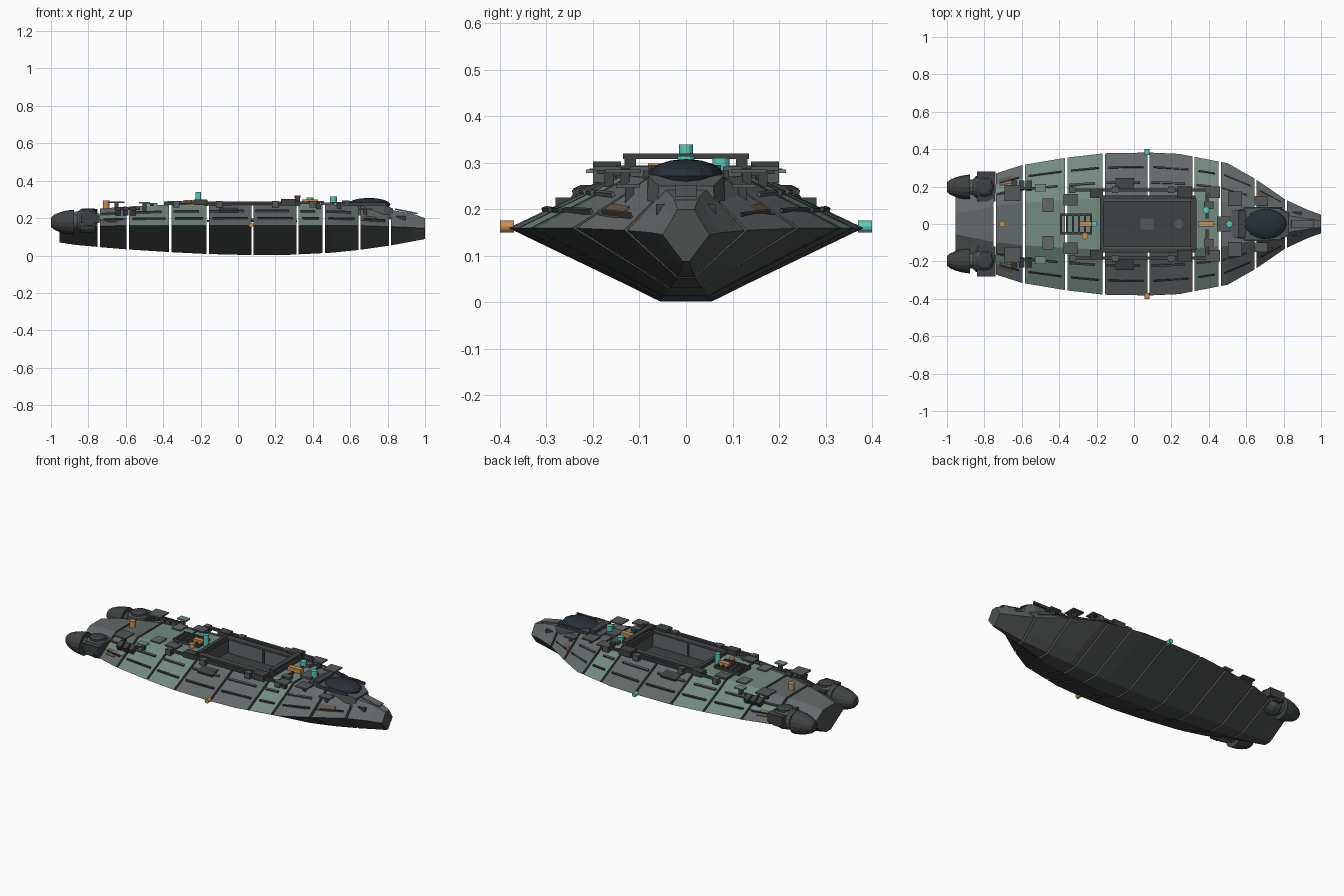
import bpy, bmesh, math
from mathutils import Vector, Matrix

if "Cube" in bpy.data.objects:
    bpy.data.objects.remove(bpy.data.objects["Cube"])


def mat(name, r, g, b):
    m = bpy.data.materials.new(name)
    m.diffuse_color = (r, g, b, 1)
    m.use_nodes = True
    m.node_tree.nodes["Principled BSDF"].inputs["Base Color"].default_value = m.diffuse_color
    return m


GREY = mat("hull_grey", .125, .14, .145)
GREEN = mat("hull_green", .17, .26, .22)
BELLY = mat("belly_dark", .075, .08, .08)
DARK = mat("dark_metal", .05, .053, .055)
MID = mat("mid_metal", .09, .1, .1)
GLASS = mat("glass", .02, .028, .04)
TEAL = mat("teal", .1, .6, .5)
ORANGE = mat("orange", .6, .28, .08)
RUST = mat("rust", .13, .085, .06)


def finish(name, bm, *mats):
    bmesh.ops.recalc_face_normals(bm, faces=bm.faces)
    me = bpy.data.meshes.new(name)
    bm.to_mesh(me)
    bm.free()
    for m in mats:
        me.materials.append(m)
    ob = bpy.data.objects.new(name, me)
    bpy.context.collection.objects.link(ob)
    return ob


def box(name, c, s, m, rx=0, ry=0):
    bm = bmesh.new()
    rot = Matrix.Rotation(rx, 4, 'X') @ Matrix.Rotation(ry, 4, 'Y')
    bmesh.ops.create_cube(bm, size=1, matrix=Matrix.Translation(c) @ rot @ Matrix.Diagonal((*s, 1)))
    return finish(name, bm, m)


def pair(name, c, s, m, rx=0, ry=0):
    for k in (1, -1):
        box(name, (c[0], c[1] * k, c[2]), s, m, rx * k, ry)


def lathe(name, c, prof, m, axis='Z', n=12):
    # prof: (position along axis, radius)
    bm = bmesh.new()
    rot = {'Z': Matrix(), 'X': Matrix.Rotation(math.pi / 2, 4, 'Y'), 'Y': Matrix.Rotation(-math.pi / 2, 4, 'X')}[axis]
    rings = [[bm.verts.new(Vector(c) + rot @ Vector((r * math.cos(2 * math.pi * i / n), r * math.sin(2 * math.pi * i / n), h)))
              for i in range(n)] for h, r in prof]
    for a, b in zip(rings, rings[1:]):
        for i in range(n):
            bm.faces.new((a[i], a[(i + 1) % n], b[(i + 1) % n], b[i]))
    bm.faces.new(rings[0])
    bm.faces.new(rings[-1])
    return finish(name, bm, m)


# Hull stations: x, half width, keel z, chine z, deck z
ST = [(-.955, .15, .07, .15, .215), (-.87, .2, .057, .155, .235), (-.74, .27, .045, .158, .25),
      (-.6, .315, .033, .16, .262), (-.36, .355, .018, .16, .272), (-.16, .378, .008, .16, .276),
      (.08, .382, .002, .16, .278), (.24, .375, .002, .16, .278), (.5, .325, .015, .16, .272),
      (.65, .24, .03, .16, .265), (.81, .13, .053, .155, .245), (.93, .075, .075, .15, .225),
      (1.0, .05, .088, .145, .2)]
FLOOR = .185


def station(x):
    for a, b in zip(ST, ST[1:]):
        if x <= b[0]:
            t = (x - a[0]) / (b[0] - a[0])
            return [p + (q - p) * t for p, q in zip(a, b)]
    return list(ST[-1])


def half_section(x, bay=False):
    _, w, zb, zc, zt = station(x)
    pts = [(.145 * w, zb), (.38 * w, zb + .28 * (zc - zb)), (w, zc), (.54 * w, zc + .7 * (zt - zc)), (.36 * w, zt)]
    return pts + ([(.132, zt), (.132, FLOOR)] if bay else [])


def hull_segment(name, x0, x1, top, bay=False):
    bm = bmesh.new()
    xs = [x0] + [s[0] for s in ST if x0 + .01 < s[0] < x1 - .01] + [x1]
    rings = []
    for x in xs:
        h = half_section(x, bay)
        loop = h + [(-y, z) for y, z in reversed(h)]
        rings.append([bm.verts.new((x, y, z)) for y, z in loop])
    n = len(rings[0])
    for a, b in zip(rings, rings[1:]):
        for i in range(n):
            f = bm.faces.new((a[i], a[(i + 1) % n], b[(i + 1) % n], b[i]))
            f.material_index = 1 if i in (0, 1, n - 1, n - 2, n - 3) else 0
    for r in (rings[0], rings[-1]):
        bm.faces.new(r).material_index = 1
    return finish(name, bm, top, BELLY)


def surface_pad(name, x0, x1, t0, t1, m, lift=.008):
    # thin plate lying on the upper hull slope; t runs from chine (0) to shoulder (1)
    for k in (1, -1):
        bm = bmesh.new()
        lo, hi = [], []
        for x, t in ((x0, t0), (x1, t0), (x1, t1), (x0, t1)):
            h = half_section(x)
            p = Vector((h[2][0], h[2][1])).lerp(Vector((h[3][0], h[3][1])), t)
            lo.append(bm.verts.new((x, p.x * k, p.y - .003)))
            hi.append(bm.verts.new((x, (p.x + lift * .4) * k, p.y + lift)))
        bm.faces.new(lo)
        bm.faces.new(hi)
        for i in range(4):
            j = (i + 1) % 4
            bm.faces.new((lo[i], lo[j], hi[j], hi[i]))
        finish(name, bm, m)


# Hull segments separated by narrow gaps, with a strake on each
CUTS = [-.955, -.745, -.59, -.362, -.162, .078, .318, .458, .65, .812, 1.0]
for i, (a, b) in enumerate(zip(CUTS, CUTS[1:])):
    a += .006 if i else 0
    b -= .006 if i < 9 else 0
    hull_segment(f"hull_segment_{i}", a, b, GREEN if i in (2, 3, 6) else GREY, i in (4, 5))
    if 0 < i < 9:
        surface_pad("hull_strake", a + .02, b - .02, .42, .47, DARK)
        if i < 8:
            surface_pad("upper_strake", a + .01, b - .04, .88, .94, MID)
surface_pad("rust_patch", -.72, -.65, .3, .6, RUST, .002)
surface_pad("rust_patch", .66, .74, .4, .7, RUST, .002)
surface_pad("green_patch", -.74, -.6, .5, .85, GREEN, .002)

# Cargo bay: floor, coaming, side rails and fittings
box("bay_floor", (.075, 0, FLOOR), (.48, .27, .012), DARK)
box("bay_floor_hatch", (.07, 0, FLOOR + .009), (.07, .06, .01), MID)
lathe("bay_floor_ring", (.24, 0, FLOOR), [(0, .025), (.014, .025)], MID)
pair("bay_coaming_side", (.075, .142, .279), (.5, .022, .022), DARK)
pair("bay_coaming_end_strip", (.075, .125, .285), (.48, .012, .01), MID)
for x in (-.172, .318):
    box("bay_coaming_end", (x, 0, .279), (.022, .3, .03), DARK)
pair("bay_long_rail", (.06, .182, .283), (.76, .016, .014), DARK)
for x in (-.33, -.1, .2, .4):
    pair("rail_clamp", (x, .182, .275), (.035, .035, .034), MID)
pair("rail_motor", (.27, .17, .285), (.08, .06, .035), DARK)
pair("rail_motor_rear", (-.2, .165, .285), (.07, .05, .03), DARK)
box("bay_gantry", (.318, 0, .314), (.03, .27, .012), DARK)
pair("gantry_leg", (.318, .12, .297), (.025, .025, .03), DARK)

# Rear grating and forward equipment
pair("grating_side", (-.31, .05, .28), (.17, .012, .02), DARK)
for i in range(6):
    box("grating_rung", (-.39 + i * .032, 0, .28), (.01, .1, .014), DARK)
box("rear_orange_block", (-.26, 0, .287), (.065, .028, .022), ORANGE)
box("front_orange_block", (.385, 0, .288), (.085, .028, .025), ORANGE)
pair("forward_deck_pipe", (.39, .1, .28), (.014, .14, .016), DARK)
pair("forward_deck_block", (.4, .1, .28), (.05, .04, .025), MID)
box("forward_deck_spine", (.48, 0, .277), (.07, .08, .014), MID)

# Raised deck pads
for x, y, z, sx, sy, m in ((-.65, .165, .284, .085, .085, MID), (-.5, .195, .282, .06, .04, GREEN),
                           (-.34, .13, .288, .075, .06, MID), (-.46, .1, .278, .06, .07, GREY),
                           (.54, .135, .282, .075, .075, MID), (.43, .17, .288, .06, .06, MID),
                           (.68, .125, .25, .07, .05, MID)):
    pair("deck_pad", (x, y, z), (sx, sy, .008), m)
    pair("deck_pad_post", (x, y * .97, z - .02), (.02, .02, .04), DARK)
for i in range(3):
    pair("side_vent", (-.64 + i * .04, .205, .236), (.028, .045, .03), DARK, -.4)
pair("side_vent_bar", (-.59, .19, .25), (.13, .012, .012), DARK)
pair("shoulder_pad", (-.05, .215, .243), (.1, .06, .012), DARK, -.25)

# Cockpit with dark canopy
bm = bmesh.new()
rings = []
for x, w, zb, zt in ((.52, .07, .24, .276), (.6, .088, .22, .284), (.78, .085, .2, .272), (.83, .062, .19, .25)):
    rings.append([bm.verts.new((x, y, z)) for y, z in ((-w, zb), (w, zb), (w * .95, zt), (-w * .95, zt))])
for a, b in zip(rings, rings[1:]):
    for i in range(4):
        bm.faces.new((a[i], a[(i + 1) % 4], b[(i + 1) % 4], b[i]))
bm.faces.new(rings[0])
bm.faces.new(rings[-1])
finish("cockpit_base", bm, MID)
bm = bmesh.new()
bmesh.ops.create_uvsphere(bm, u_segments=16, v_segments=8, radius=1,
                          matrix=Matrix.Translation((.7, 0, .272)) @ Matrix.Diagonal((.115, .082, .036, 1)))
finish("canopy", bm, GLASS)
pair("canopy_rail", (.69, .086, .276), (.2, .012, .016), DARK)
box("canopy_rear_frame", (.575, 0, .284), (.04, .15, .022), DARK)
pair("nose_sensor", (.87, .055, .2), (.05, .02, .022), DARK)
box("nose_cap_plate", (.9, 0, .236), (.12, .045, .008), GREY, 0, .2)

# Engines: swivel joint and bullet nacelle
for k in (1, -1):
    y = .197 * k
    lathe("engine_nacelle", (0, y, .178), [(-1, .025), (-.985, .039), (-.955, .052), (-.92, .062), (-.878, .067)], DARK, 'X', 16)
    lathe("engine_neck", (0, y, .18), [(-.88, .04), (-.84, .04)], MID, 'X')
    lathe("engine_joint", (0, y, .185), [(-.86, .042), (-.845, .06), (-.8, .066), (-.765, .06), (-.75, .04)], MID, 'X', 16)
    lathe("engine_joint_cap", (-.8, y, .19), [(0, .048), (.055, .045), (.062, .03)], DARK)
    box("engine_pylon", (-.79, .2 * k, .2), (.1, .16, .05), DARK)
    box("engine_outer_block", (-.8, .262 * k, .19), (.05, .03, .06), DARK)

# Marker lights
for name, c, r, h, m in (("mast_light", (-.212, 0, .275), .015, .064, TEAL), ("deck_light", (.51, 0, .277), .018, .038, TEAL),
                         ("deck_light", (.385, .075, .28), .018, .03, TEAL), ("tail_light", (-.705, 0, .25), .017, .043, ORANGE),
                         ("deck_light", (-.262, -.065, .27), .017, .028, ORANGE)):
    lathe(name, c, [(0, r), (h, r)], m)
lathe("left_marker", (.07, .37, .163), [(0, .013), (.03, .013)], TEAL, 'Y')
lathe("right_marker", (.07, -.4, .163), [(0, .013), (.03, .013)], ORANGE, 'Y')
